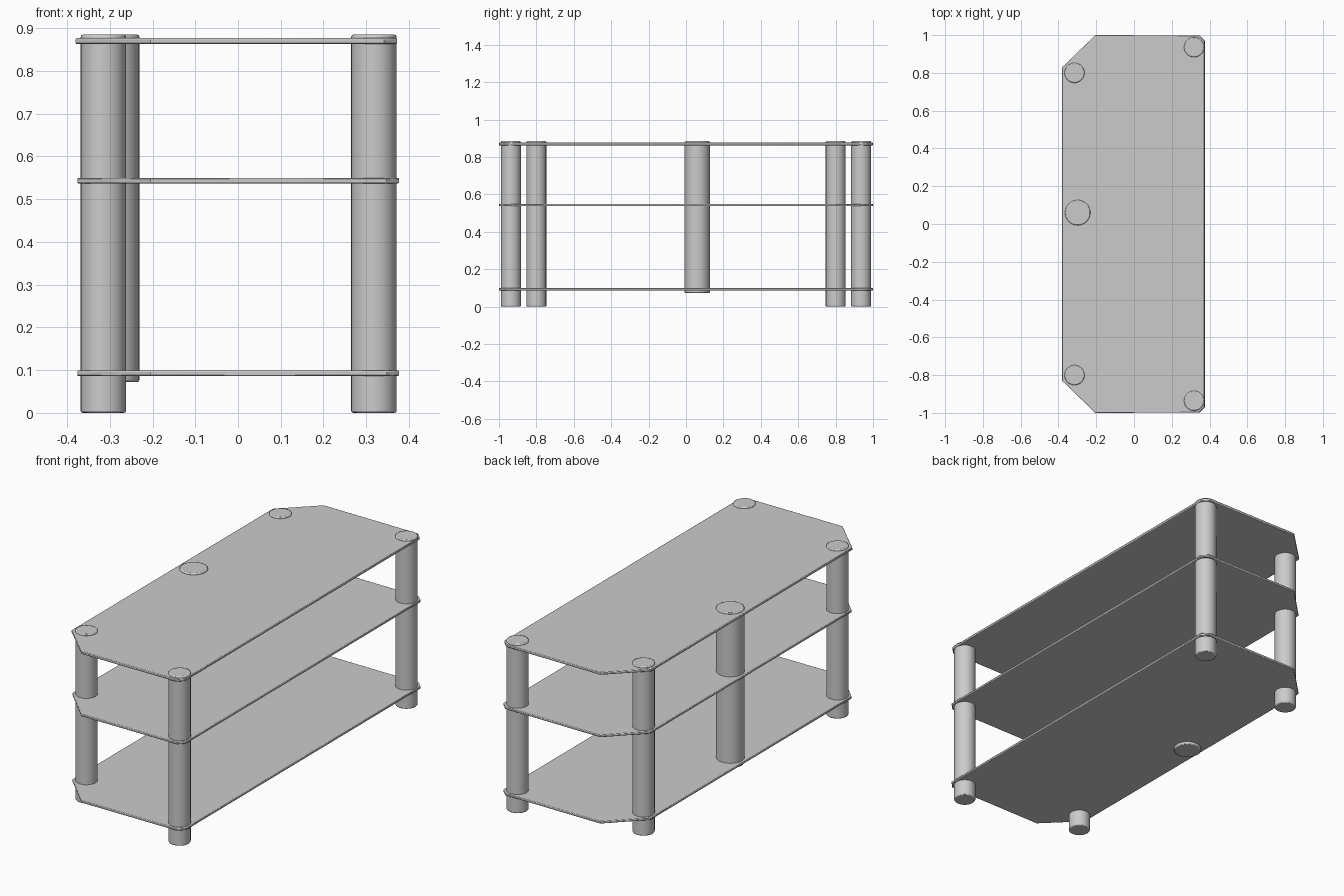
import bpy
import bmesh
import math

cube = bpy.data.objects.get("Cube")
if cube:
    bpy.data.objects.remove(cube, do_unlink=True)

grey = bpy.data.materials.new("plain grey")
grey.use_nodes = True
COLOUR = (0.6, 0.6, 0.6, 1)
grey.diffuse_color = COLOUR
grey.node_tree.nodes["Principled BSDF"].inputs["Base Color"].default_value = COLOUR


def finish(bm, name, bevel):
    """Turn a bmesh into a smooth, softly bevelled object."""
    bmesh.ops.recalc_face_normals(bm, faces=bm.faces)
    mesh = bpy.data.meshes.new(name)
    bm.to_mesh(mesh)
    bm.free()
    mesh.materials.append(grey)
    obj = bpy.data.objects.new(name, mesh)
    bpy.context.collection.objects.link(obj)
    mod = obj.modifiers.new("soft edges", "BEVEL")
    mod.width = bevel
    mod.segments = 2
    mod.limit_method = "ANGLE"
    mod.angle_limit = math.radians(50)
    bpy.ops.object.select_all(action="DESELECT")
    obj.select_set(True)
    bpy.context.view_layer.objects.active = obj
    bpy.ops.object.shade_smooth_by_angle(angle=math.radians(40))
    return obj


def shelf(name, bottom, top, back_x, front_x):
    """Flat board with two large and two small cut corners."""
    half = [(front_x, 0.968), (front_x - 0.03, 0.998), (-0.205, 1.0), (back_x, 0.83)]
    outline = half + [(x, -y) for x, y in reversed(half)]
    bm = bmesh.new()
    face = bm.faces.new([bm.verts.new((x, y, bottom)) for x, y in outline])
    result = bmesh.ops.extrude_face_region(bm, geom=[face])
    raised = [v for v in result["geom"] if isinstance(v, bmesh.types.BMVert)]
    bmesh.ops.translate(bm, verts=raised, vec=(0, 0, top - bottom))
    return finish(bm, name, 0.003)


def post(name, x, y, radius, bottom, top):
    """Round upright with softened ends."""
    bm = bmesh.new()
    bmesh.ops.create_cone(bm, cap_ends=True, segments=40, radius1=radius,
                          radius2=radius, depth=top - bottom)
    bmesh.ops.translate(bm, verts=bm.verts, vec=(x, y, (bottom + top) / 2))
    return finish(bm, name, 0.005)


# Three boards
shelf("bottom_shelf", 0.086, 0.099, -0.376, 0.377)
shelf("middle_shelf", 0.537, 0.55, -0.376, 0.377)
shelf("top_shelf", 0.863, 0.877, -0.38, 0.372)

# Corner posts, mirrored end to end
for end, sign in (("back", 1), ("front", -1)):
    post(end + "_left_post", 0.318, sign * 0.936, 0.053, 0, 0.885)
    post(end + "_right_post", -0.315, sign * 0.8, 0.053, 0, 0.885)

# Thicker middle post that hangs clear of the floor
post("middle_post", -0.298, 0.06, 0.067, 0.072, 0.885)
